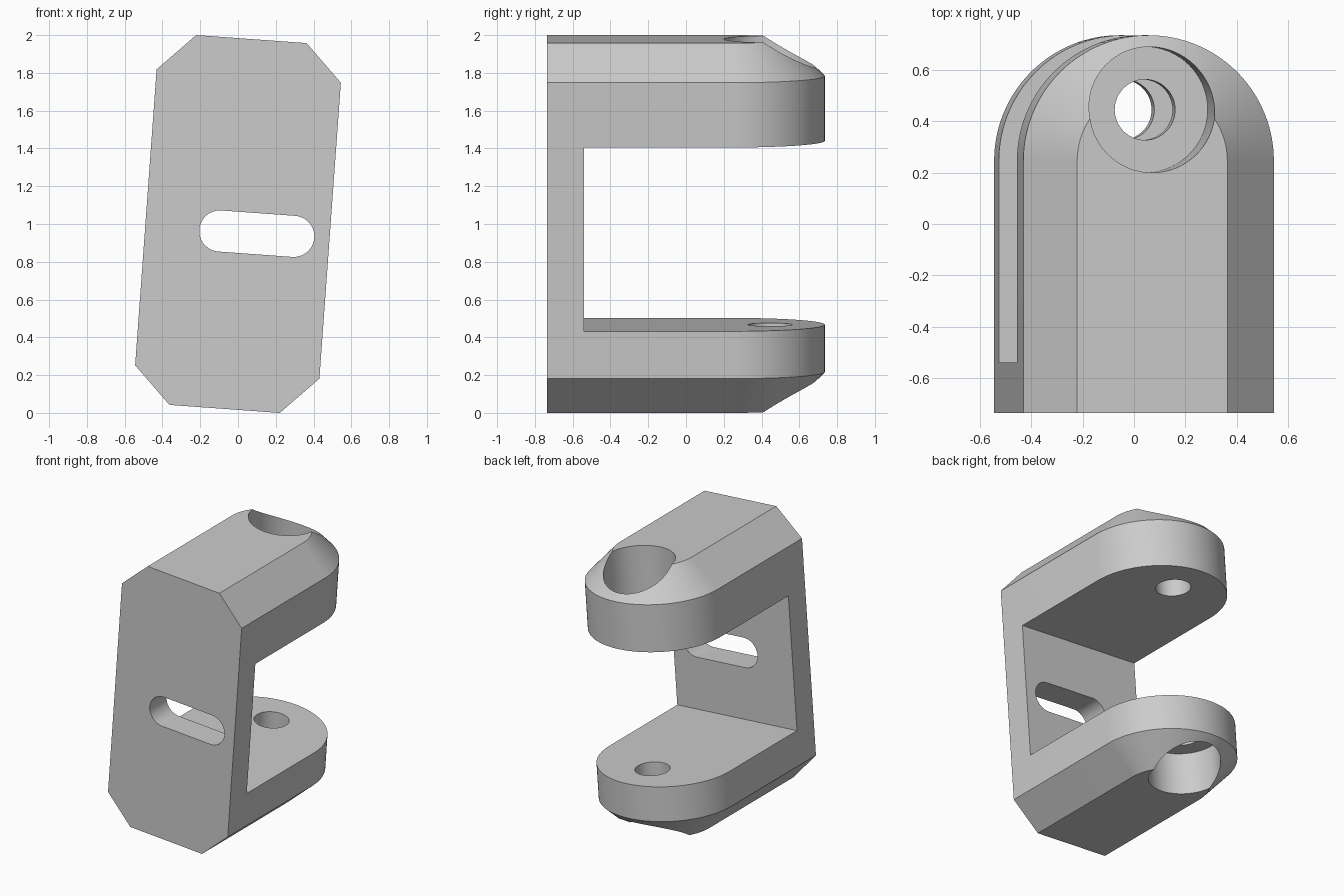
import bpy, bmesh, math
from mathutils import Matrix

cube = bpy.data.objects.get("Cube")
if cube:
    bpy.data.objects.remove(cube, do_unlink=True)

TILT = math.radians(4.15)          # lean about the y axis
HALF_W, HALF_H, CHAMFER = 0.489, 0.9815, 0.196
FRONT, ARC_Y = -0.735, 0.246       # front face, centre of the rounded ends
PLATE_BACK = -0.54                 # inner face of the upright plate
GAP_LOW, GAP_HIGH = -0.534, 0.4415 # inner faces of the two arms
HOLE_Y, WEB = 0.445, 0.147         # bolt axis and material left under each recess

steel = bpy.data.materials.new("plain grey")
steel.use_nodes = True
grey = (0.6, 0.6, 0.6, 1)
steel.diffuse_color = grey
steel.node_tree.nodes["Principled BSDF"].inputs["Base Color"].default_value = grey


def loft(name, loops):
    """Closed solid through equally long loops of points."""
    bm = bmesh.new()
    rings = [[bm.verts.new(p) for p in loop] for loop in loops]
    n = len(rings[0])
    for a, b in zip(rings, rings[1:]):
        for i in range(n):
            j = (i + 1) % n
            bm.faces.new((a[i], a[j], b[j], b[i]))
    bm.faces.new(rings[0][::-1])
    bm.faces.new(rings[-1])
    bmesh.ops.recalc_face_normals(bm, faces=bm.faces)
    mesh = bpy.data.meshes.new(name)
    bm.to_mesh(mesh)
    bm.free()
    mesh.materials.append(steel)
    obj = bpy.data.objects.new(name, mesh)
    bpy.context.collection.objects.link(obj)
    return obj


def arch(r, z, n=64):
    """Straight-sided outline with a semicircular back end."""
    arc = [(r * math.cos(math.pi * i / n), ARC_Y + r * math.sin(math.pi * i / n), z)
           for i in range(n + 1)]
    return [(r, FRONT, z)] + arc + [(-r, FRONT, z)]


def circle(r, z, n=64):
    return [(r * math.cos(math.tau * i / n), HOLE_Y + r * math.sin(math.tau * i / n), z)
            for i in range(n)]


def slot(y, cx=0.103, cz=-0.044, half=0.196, r=0.109, n=24):
    pts = []
    for side in (1, -1):
        for i in range(n + 1):
            a = -math.pi / 2 + math.pi * i / n
            pts.append((cx + side * (half + r * math.cos(a)), y, cz + side * r * math.sin(a)))
    return pts


def rect(z):
    return [(-1, PLATE_BACK, z), (1, PLATE_BACK, z), (1, 1, z), (-1, 1, z)]


# Solid body with chamfers running around the rounded ends
shoulder = HALF_H - CHAMFER
bracket = loft("clevis_bracket", [
    arch(HALF_W - CHAMFER, -HALF_H), arch(HALF_W, -shoulder),
    arch(HALF_W, shoulder), arch(HALF_W - CHAMFER, HALF_H)])

# Gap between arms, plate slot, bolt hole and the two bolt-head recesses
cutters = [
    loft("arm_gap_cutter", [rect(GAP_LOW), rect(GAP_HIGH)]),
    loft("slot_cutter", [slot(-1), slot(-0.4)]),
    loft("bolt_hole_cutter", [circle(0.118, -1.2), circle(0.118, 1.2)]),
    loft("upper_recess_cutter", [circle(0.245, GAP_HIGH + WEB), circle(0.245, 1.3)]),
    loft("lower_recess_cutter", [circle(0.245, -1.3), circle(0.245, GAP_LOW - WEB)]),
]
for cutter in cutters:
    cutter.hide_render = True
    mod = bracket.modifiers.new(cutter.name, 'BOOLEAN')
    mod.operation, mod.solver, mod.object = 'DIFFERENCE', 'EXACT', cutter

# Apply the cuts and discard the cutters
bpy.ops.object.select_all(action='DESELECT')
bracket.select_set(True)
bpy.context.view_layer.objects.active = bracket
for cutter in cutters:
    bpy.ops.object.modifier_apply(modifier=cutter.name)
    bpy.data.objects.remove(cutter, do_unlink=True)

# Lean the bracket and stand it on the floor
bracket.data.transform(Matrix.Translation((0, 0, 1)) @ Matrix.Rotation(TILT, 4, 'Y'))
bpy.ops.object.shade_smooth_by_angle(angle=math.radians(25))
